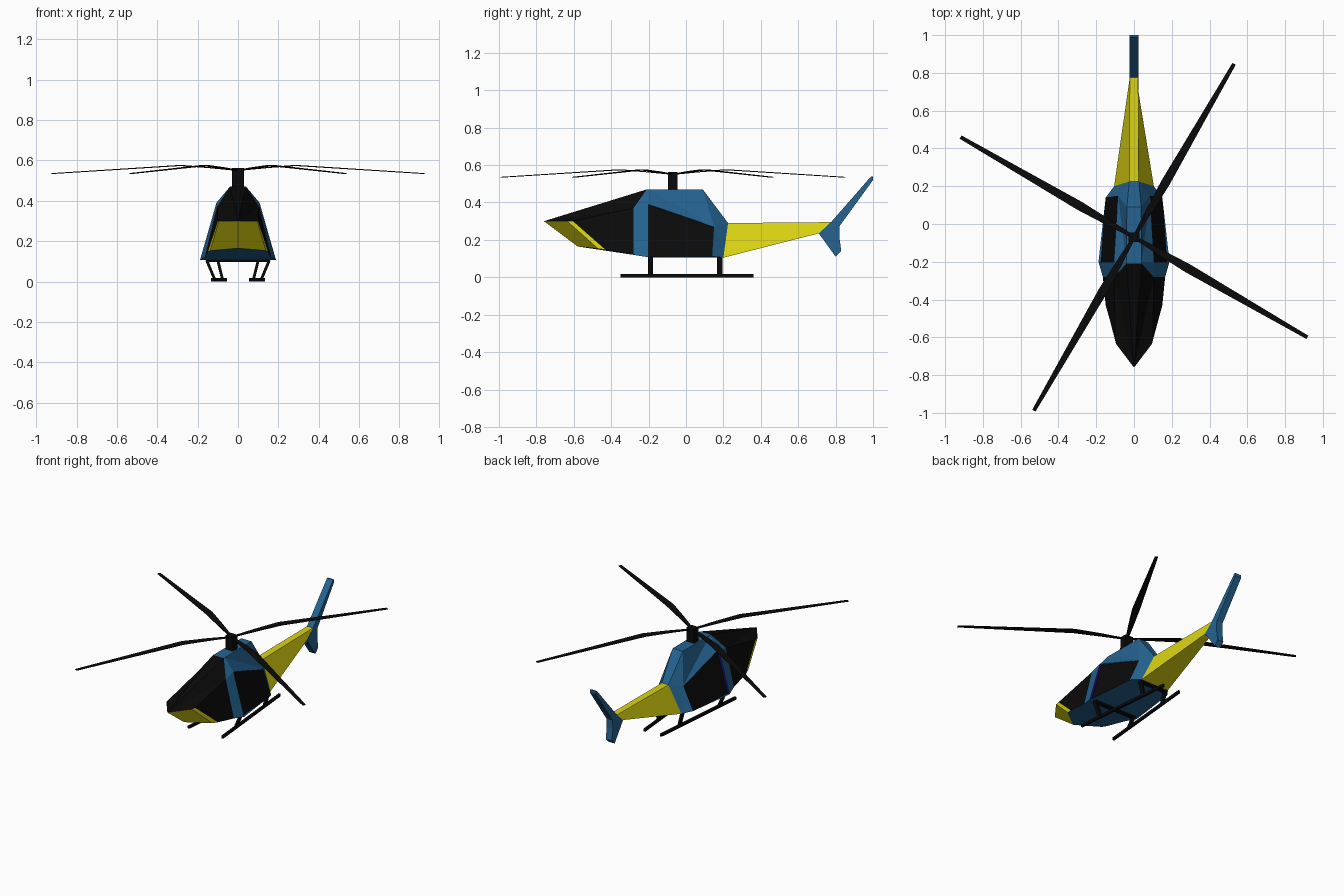
import bpy, bmesh, math
from mathutils import Vector, Matrix

if "Cube" in bpy.data.objects:
    bpy.data.objects.remove(bpy.data.objects["Cube"])


def mat(name, c):
    m = bpy.data.materials.new(name)
    m.diffuse_color = (*c, 1)
    m.use_nodes = True
    m.node_tree.nodes["Principled BSDF"].inputs["Base Color"].default_value = m.diffuse_color
    return m


BLUE = mat("blue paint", (0.018, 0.125, 0.28))
YELLOW = mat("yellow paint", (0.72, 0.66, 0.006))
BLACK = mat("black", (0.003, 0.003, 0.003))
PURPLE = mat("purple trim", (0.025, 0.003, 0.25))


def finish(name, bm, mats):
    bmesh.ops.remove_doubles(bm, verts=bm.verts, dist=1e-4)
    bmesh.ops.recalc_face_normals(bm, faces=bm.faces)
    me = bpy.data.meshes.new(name)
    bm.to_mesh(me)
    bm.free()
    for m in mats:
        me.materials.append(m)
    ob = bpy.data.objects.new(name, me)
    bpy.context.collection.objects.link(ob)
    return ob


def mirrored(name, points, panels, mats):
    """Panels are (material index, point names) on the +x half; both halves are built."""
    bm = bmesh.new()
    for s in (1, -1):
        v = {k: bm.verts.new((s * p[0], p[1], p[2])) for k, p in points.items()}
        for idx, keys in panels:
            ks = keys.split()
            f = bm.faces.new([v[k] for k in (ks if s > 0 else ks[::-1])])
            f.material_index = idx
    return finish(name, bm, mats)


def add_bar(bm, a, b, w, d):
    """Rectangular bar from a to b; w is the size across, d along y (or z for y bars)."""
    a, b = Vector(a), Vector(b)
    t = (b - a).normalized()
    up = Vector((0, 0, 1)) if abs(t.y) > 0.7 else Vector((0, 1, 0))
    side = t.cross(up).normalized()
    rot = Matrix((side, up, t)).transposed().to_4x4()
    m = Matrix.Translation((a + b) / 2) @ rot @ Matrix.Diagonal((w, d, (b - a).length, 1))
    bmesh.ops.create_cube(bm, size=1, matrix=m)


# Fuselage: yellow chin, black canopy, blue shell, recessed black side windows
pts = dict(
    tip=(0, -.76, .30), n1=(.095, -.635, .30), n2=(.10, -.605, .30),
    chin=(0, -.58, .165), c1=(.138, -.47, .153), c2=(.15, -.43, .147),
    r0=(0, -.21, .47), r1=(.04, -.21, .47), s1=(.104, -.28, .37), b1=(.165, -.28, .12),
    r2=(.04, -.2, .47), s2=(.107, -.2, .39), b2=(.188, -.2, .107),
    s2i=(.095, -.2, .385), b2i=(.175, -.2, .109), r3=(.038, .09, .47),
    s4=(.085, .15, .27), b4=(.15, .14, .112), r5=(.025, .225, .29), b5=(.105, .2, .105),
    k1=(0, -.28, .12), k2=(0, -.2, .107), k4=(0, .14, .107), k5=(0, .2, .105),
    t2=(0, -.2, .47), t3=(0, .09, .47), t5=(0, .225, .29))
panels = [
    (1, "tip n1 c1 chin"), (1, "n1 n2 c2 c1"),
    (2, "tip r0 r1"), (2, "tip r1 s1"), (2, "tip s1 n2"), (2, "tip n2 n1"), (2, "n2 s1 b1 c2"),
    (0, "r0 t2 r2 r1"), (0, "r1 r2 s2 s1"), (0, "s1 s2 b2 b1"),
    (3, "s2 s2i b2i b2"), (2, "s2i s4 b4 b2i"), (0, "s2 s4 s2i"), (0, "b2 b2i b4"),
    (0, "t2 t3 r3 r2"), (0, "r2 r3 s4"), (0, "r2 s4 s2"), (0, "r3 r5 s4"),
    (0, "t3 t5 r5 r3"), (0, "s4 r5 b5"), (0, "s4 b5 b4"),
    (0, "chin c1 c2 b1 k1"), (0, "k1 b1 b2 k2"), (0, "k2 b2 b4 k4"), (0, "k4 b4 b5 k5"),
    (0, "t5 k5 b5 r5")]
mirrored("fuselage", pts, panels, [BLUE, YELLOW, BLACK, PURPLE])

# Tapered tail boom
boom = dict(a=(0, .225, .29), b=(.025, .225, .29), c=(.105, .2, .105), d=(0, .2, .105),
            e=(0, .78, .295), f=(.022, .78, .295), g=(.022, .71, .235), h=(0, .71, .235))
mirrored("tail_boom", boom, [(0, "a b f e"), (0, "b c g f"), (0, "c d h g"),
                             (0, "a d c b"), (0, "e f g h")], [YELLOW])

# Swept tail fin: extruded side profile
bm = bmesh.new()
prof = [(.71, .235), (.78, .30), (.99, .54), (1.0, .54), (1.0, .52),
        (.822, .275), (.82, .215), (.83, .14), (.80, .11)]
face = bm.faces.new([bm.verts.new((-.023, y, z)) for y, z in prof])
ext = bmesh.ops.extrude_face_region(bm, geom=[face])["geom"]
bmesh.ops.translate(bm, vec=(.046, 0, 0), verts=[g for g in ext if isinstance(g, bmesh.types.BMVert)])
finish("tail_fin", bm, [BLUE])

# Rotor mast
bm = bmesh.new()
add_bar(bm, (0, -.07, .46), (0, -.07, .563), .058, .05)
finish("rotor_mast", bm, [BLACK])

# Four drooping rotor blades: radius, height, half width
stations = [(0, .55, .008), (.16, .564, .017), (.33, .575, .024), (1.06, .535, .010)]
for i in range(4):
    bm = bmesh.new()
    rings = [[bm.verts.new((r, y, z + h)) for y, h in ((-w, -.002), (w, -.002), (w, .002), (-w, .002))]
             for r, z, w in stations]
    for p, q in zip(rings, rings[1:]):
        for k in range(4):
            bm.faces.new((p[k], p[(k + 1) % 4], q[(k + 1) % 4], q[k]))
    bm.faces.new(rings[0])
    bm.faces.new(rings[-1])
    bm.transform(Matrix.Translation((0, -.07, 0)) @ Matrix.Rotation(math.radians(60 + 90 * i), 4, 'Z'))
    finish(f"rotor_blade_{i + 1}", bm, [BLACK])

# Landing gear: skids closing towards the rear, struts and cross bars
bm = bmesh.new()
for s in (1, -1):
    add_bar(bm, (s * .127, -.35, .009), (s * .062, .36, .009), .014, .018)
    add_bar(bm, (s * .155, -.19, .105), (s * .116, -.19, .012), .014, .028)
    add_bar(bm, (s * .10, .18, .105), (s * .077, .18, .012), .014, .028)
for y, x in ((-.19, .158), (.18, .103)):
    add_bar(bm, (-x, y, .103), (x, y, .103), .014, .028)
finish("landing_skids", bm, [BLACK])
